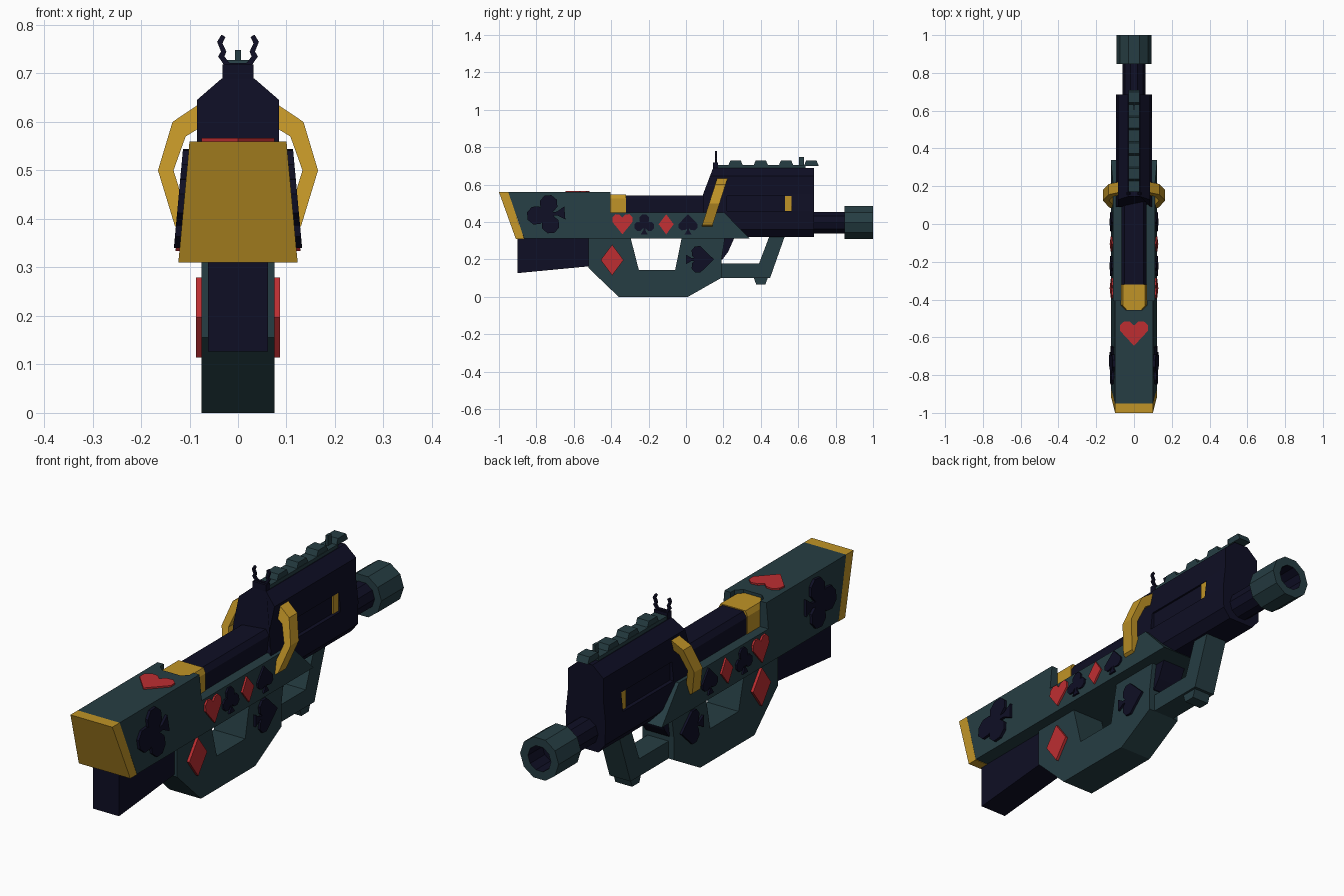
import bpy, bmesh, math
from mathutils import Vector

cube = bpy.data.objects.get("Cube")
if cube:
    bpy.data.objects.remove(cube, do_unlink=True)


def material(name, rgb):
    m = bpy.data.materials.new(name)
    m.use_nodes = True
    m.diffuse_color = (*rgb, 1)
    m.node_tree.nodes["Principled BSDF"].inputs["Base Color"].default_value = (*rgb, 1)
    return m


TEAL = material("dark teal", (0.019, 0.047, 0.056))
NAVY = material("midnight navy", (0.0045, 0.0045, 0.018))
GOLD = material("gold", (0.53, 0.295, 0.02))
RED = material("card red", (0.51, 0.027, 0.031))


def build(name, solids, *mats):
    """Each solid is a list of matching loops, bridged in order and capped."""
    bm = bmesh.new()
    for loops in solids:
        rings = [[bm.verts.new(p) for p in loop] for loop in loops]
        n = len(rings[0])
        for a, b in zip(rings, rings[1:]):
            for i in range(n):
                j = (i + 1) % n
                bm.faces.new((a[i], a[j], b[j], b[i]))
        bm.faces.new(rings[0])
        bm.faces.new(rings[-1])
    bmesh.ops.recalc_face_normals(bm, faces=bm.faces)
    mesh = bpy.data.meshes.new(name)
    bm.to_mesh(mesh)
    bm.free()
    for m in mats:
        mesh.materials.append(m)
    ob = bpy.data.objects.new(name, mesh)
    bpy.context.collection.objects.link(ob)
    return ob


def wall(z):
    """Half width of the tapering stock at a height."""
    return 0.123 - (z - 0.31) * 0.092


def side_prism(name, profile, width, mat):
    """Extrude a (y, z) profile across x; width is a number or a rule of z."""
    w = width if callable(width) else lambda z: width
    return build(name, [[[(s * w(z), y, z) for y, z in profile] for s in (-1, 1)]], mat)


def mirrored(half):
    return half + [(-x, z) for x, z in reversed(half) if abs(x) > 1e-6]


def long_prism(name, half, y0, y1, mat, slope=lambda z: 0):
    """Extrude a mirrored (x, z) section along y, with a raked start."""
    sec = mirrored(half)
    return build(name, [[[(x, y0 + slope(z), z) for x, z in sec],
                         [(x, y1, z) for x, z in sec]]], mat)


def box(name, x, y0, y1, z0, z1, mat):
    return side_prism(name, [(y0, z0), (y1, z0), (y1, z1), (y0, z1)], x, mat)


def cut(target, cutter):
    mod = target.modifiers.new("cut", "BOOLEAN")
    mod.object, mod.operation, mod.solver = cutter, "DIFFERENCE", "EXACT"
    bpy.context.view_layer.update()
    dg = bpy.context.evaluated_depsgraph_get()
    mesh = bpy.data.meshes.new_from_object(target.evaluated_get(dg))
    target.modifiers.remove(mod)
    target.data = mesh
    bpy.data.objects.remove(cutter, do_unlink=True)


# Stock, butt plate and the collar set into the stock
stock = side_prism("stock", [(-0.95, 0.56), (-0.405, 0.56), (-0.405, 0.45), (0.205, 0.45),
                             (0.34, 0.312), (-0.865, 0.312)], wall, TEAL)
side_prism("butt_plate", [(-1, 0.56), (-0.95, 0.56), (-0.865, 0.31), (-0.91, 0.31)], wall, GOLD)
plan = mirrored([(0.07, -0.32), (0.07, -0.43), (0.045, -0.455)])
cut(stock, build("notch_cutter", [[[(x, y if y < -0.4 else -0.38, z) for x, y in plan]
                                  for z in (0.5, 0.62)]], TEAL))
build("collar", [[[(x * k, y, z) for x, y in plan]
                  for z, k in ((0.44, 1), (0.525, 1), (0.547, 0.85))]], GOLD)
long_prism("top_cover", [(0.066, 0.44), (0.066, 0.52), (0.05, 0.543)], -0.33, 0.2, NAVY)

# Receiver with raked back and side slots
receiver = long_prism("receiver", [(0.06, 0.32), (0.093, 0.36), (0.095, 0.46), (0.085, 0.55),
                                   (0.085, 0.645), (0.033, 0.69)], 0.09, 0.685, NAVY,
                      lambda z: max(0, z - 0.545) * 0.38)
for s in (-1, 1):
    cut(receiver, build("slot_cutter", [[[(x, y, z) for y, z in
        ((0.22, 0.46), (0.565, 0.46), (0.565, 0.54), (0.22, 0.54))]
        for x in (s * 0.078, s * 0.15)]], NAVY))
box("slot_insert", 0.084, 0.53, 0.565, 0.455, 0.545, GOLD)
side_prism("trigger_block", [(0.16, 0.32), (0.16, 0.2), (0.195, 0.2), (0.225, 0.24),
                             (0.265, 0.33)], 0.055, NAVY)

# Top rail and sights
box("rail", 0.03, 0.17, 0.64, 0.68, 0.705, TEAL)
for i in range(4):
    y = 0.225 + i * 0.135
    side_prism("rail_tooth", [(y, 0.70), (y + 0.08, 0.70), (y + 0.068, 0.728),
                              (y + 0.012, 0.728)], 0.028, TEAL)
box("front_sight", 0.006, 0.605, 0.63, 0.70, 0.748, TEAL)
box("rear_sight_base", 0.032, 0.145, 0.172, 0.66, 0.718, NAVY)
long_prism("rear_sight", [(0.025, 0.712), (0.041, 0.735), (0.035, 0.745), (0.043, 0.765),
                          (0.034, 0.78), (0.026, 0.775), (0.032, 0.762), (0.024, 0.745),
                          (0.028, 0.735), (0.018, 0.722)], 0.155, 0.166, NAVY)


# Barrel and hollow muzzle
def rings(steps, sides):
    return [[(r * math.sin(a), y, 0.397 + r * math.cos(a))
             for a in (math.tau * (i + 0.5) / sides for i in range(sides))] for y, r in steps]


build("barrel", [rings([(0.67, 0.06), (0.86, 0.06)], 10)], NAVY)
muzzle = build("muzzle", [rings([(0.847, 0.092), (1, 0.092), (1, 0.055), (0.9, 0.055)], 10)],
               TEAL, NAVY)
for f in muzzle.data.polygons:
    pts = [muzzle.data.vertices[v].co for v in f.vertices]
    if all(math.hypot(p.x, p.z - 0.397) < 0.06 for p in pts):
        f.material_index = 1

# Lower frame: rear block, grip and hand guard
side_prism("rear_block", [(-0.9, 0.33), (-0.9, 0.127), (-0.5, 0.165), (-0.5, 0.33)], 0.062, NAVY)
side_prism("grip", [(-0.522, 0.33), (-0.522, 0.155), (-0.36, 0), (0.01, 0), (0.19, 0.102),
                    (0.19, 0.2), (0.21, 0.33), (-0.02, 0.33), (-0.058, 0.143), (-0.252, 0.143),
                    (-0.3, 0.33)], 0.075, TEAL)
side_prism("hand_guard", [(0.17, 0.102), (0.45, 0.102), (0.532, 0.335), (0.45, 0.335),
                          (0.39, 0.177), (0.17, 0.177)], 0.05, TEAL)
side_prism("guard_nub", [(0.36, 0.11), (0.375, 0.067), (0.425, 0.067), (0.44, 0.11)], 0.04, TEAL)

# Slanted gold loops on both sides
loop = [(0.08, 0.637), (0.135, 0.6), (0.165, 0.5), (0.13, 0.385), (0.105, 0.37),
        (0.105, 0.41), (0.133, 0.5), (0.108, 0.57), (0.08, 0.587)]
build("side_loops", [[[(s * x, y + (z - 0.37) * 0.32, z) for x, z in loop]
                      for y in (0.082, 0.138)] for s in (-1, 1)], GOLD)


# Card suit emblems in unit size, pointing up
def disc(cx, cy, r, n=8):
    return [(cx + r * math.cos(math.tau * (i + 0.5) / n),
             cy + r * math.sin(math.tau * (i + 0.5) / n)) for i in range(n)]


HEART = mirrored([(0, -0.5), (0.5, 0.12), (0.49, 0.35), (0.34, 0.5), (0.14, 0.48), (0, 0.33)])
STEM = [(-0.17, -0.5), (0.17, -0.5), (0.05, -0.3), (0.05, 0), (-0.05, 0), (-0.05, -0.3)]
SUITS = {
    "heart": ([HEART], RED),
    "diamond": ([[(0, -0.5), (0.37, 0), (0, 0.5), (-0.37, 0)]], RED),
    "spade": ([[(x * 0.95, 0.1 - y * 0.8) for x, y in HEART], STEM], NAVY),
    "club": ([disc(0, 0.25, 0.25), disc(-0.27, -0.1, 0.24), disc(0.27, -0.1, 0.24),
              disc(0, 0.02, 0.15), STEM], NAVY),
}


def side_emblem(suit, cy, cz, size, surface, raise_by, turn=0):
    polys, mat = SUITS[suit]
    c, s = math.cos(math.radians(turn)), math.sin(math.radians(turn))
    solids = []
    for poly in polys:
        pts = [(cy + size * (u * c - v * s), cz + size * (u * s + v * c)) for u, v in poly]
        for side in (-1, 1):
            solids.append([[(side * (surface(z) + h), y, z) for y, z in pts]
                           for h in (-0.01, raise_by)])
    build(suit + "_emblem", solids, mat)


def grip_wall(z):
    return 0.075


side_emblem("club", -0.75, 0.44, 0.205, wall, 0.012, 95)
for i, suit in enumerate(("heart", "club", "diamond", "spade")):
    side_emblem(suit, -0.34 + i * 0.117, 0.388, 0.108, wall, 0.008)
side_emblem("diamond", -0.395, 0.197, 0.165, grip_wall, 0.012)
side_emblem("spade", 0.075, 0.2, 0.15, grip_wall, 0.01, -90)
build("top_heart", [[[(u * 0.15, -0.58 + v * 0.13, z) for u, v in HEART]
                     for z in (0.55, 0.567)]], RED)
